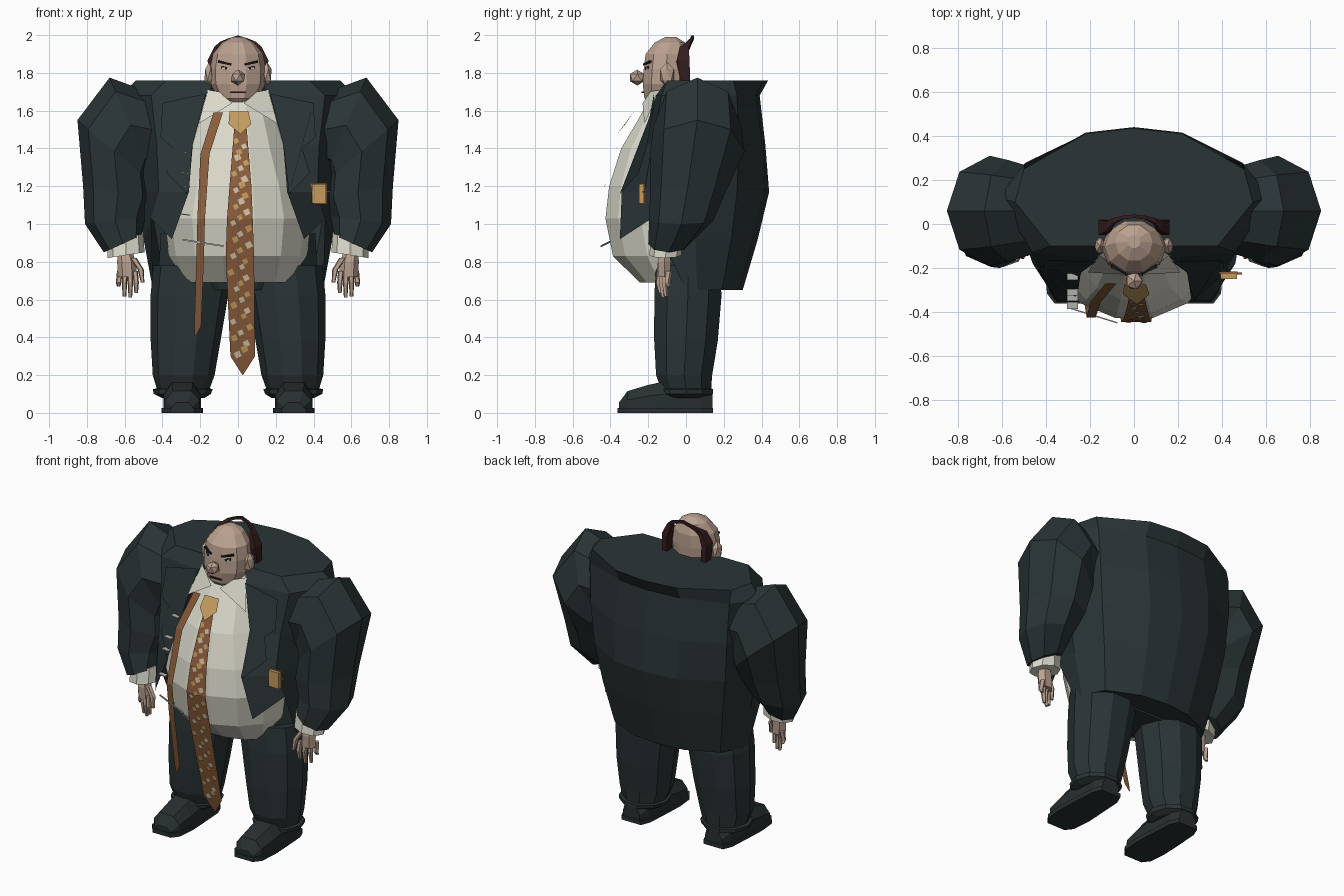
import bpy, bmesh, random
from math import sin, cos, pi
from mathutils import Vector, Matrix, Euler

if "Cube" in bpy.data.objects:
    bpy.data.objects.remove(bpy.data.objects["Cube"])
random.seed(4)


def material(name, *rgb):
    m = bpy.data.materials.new(name)
    m.use_nodes = True
    m.diffuse_color = (*rgb, 1)
    m.node_tree.nodes["Principled BSDF"].inputs["Base Color"].default_value = (*rgb, 1)
    return m


SUIT = material("dark suit", 0.023, 0.034, 0.036)
SHOE = material("shoe leather", 0.021, 0.029, 0.030)
SHIRT = material("off white shirt", 0.72, 0.71, 0.61)
SKIN = material("skin", 0.50, 0.36, 0.28)
TIE = material("tie brown", 0.26, 0.11, 0.045)
GOLD = material("gold", 0.55, 0.33, 0.11)
CREAM = material("cream", 0.62, 0.52, 0.36)
HAIR = material("maroon hair", 0.035, 0.012, 0.012)
BLACK = material("black", 0.01, 0.01, 0.01)
METAL = material("grey metal", 0.45, 0.45, 0.43)


def finish(name, bm, mat):
    bmesh.ops.remove_doubles(bm, verts=bm.verts, dist=0.0001)
    bmesh.ops.recalc_face_normals(bm, faces=bm.faces)
    me = bpy.data.meshes.new(name)
    bm.to_mesh(me)
    bm.free()
    me.materials.append(mat)
    ob = bpy.data.objects.new(name, me)
    bpy.context.collection.objects.link(ob)
    return ob


def loft(name, rings, mat, closed=True, caps=True):
    bm = bmesh.new()
    vs = [[bm.verts.new(p) for p in r] for r in rings]
    n = len(vs[0])
    for a, b in zip(vs, vs[1:]):
        for i in range(n if closed else n - 1):
            j = (i + 1) % n
            bm.faces.new((a[i], a[j], b[j], b[i]))
    if caps:
        bm.faces.new(vs[0])
        bm.faces.new(vs[-1])
    return finish(name, bm, mat)


def ring(x, y, z, rx, ry, n=10):
    return [(x + rx * sin((i + .5) * 2 * pi / n), y - ry * cos((i + .5) * 2 * pi / n), z)
            for i in range(n)]


def plates(name, polys, mat):
    bm = bmesh.new()
    for p in polys:
        bm.faces.new([bm.verts.new(v) for v in p])
    return finish(name, bm, mat)


def solid(name, kind, loc, size, mat, rot=(0, 0, 0)):
    bm = bmesh.new()
    if kind == "box":
        bmesh.ops.create_cube(bm, size=1)
    else:
        bmesh.ops.create_icosphere(bm, subdivisions=1, radius=1)
    bm.transform(Matrix.LocRotScale(Vector(loc), Euler(rot), Vector(size)))
    return finish(name, bm, mat)


# Shirt and belly: z, half width, half depth, centre y
belly = [(.69, .31, .20, -.05), (.83, .365, .335, -.06), (1.03, .39, .345, -.09),
         (1.2, .35, .325, -.09), (1.4, .27, .27, -.08), (1.55, .22, .20, -.06),
         (1.67, .17, .13, -.06), (1.71, .12, .10, -.08)]
loft("shirt_belly", [ring(0, y, z, rx, ry, 14) for z, rx, ry, y in belly], SHIRT)

# Jacket: half sections from the front edge round to the middle of the back
jacket = [(1.76, (.12, -.10), (.38, -.10), (.54, .10), (.50, .25), (.22, .41), (0, .435)),
          (1.68, (.17, -.16), (.46, -.13), (.62, .12), (.50, .27), (.22, .37), (0, .39)),
          (1.42, (.24, -.21), (.43, -.18), (.59, .08), (.49, .28), (.23, .405), (0, .42)),
          (1.17, (.26, -.34), (.42, -.22), (.54, .05), (.47, .27), (.22, .415), (0, .44)),
          (.92, (.35, -.35), (.46, -.14), (.50, .05), (.43, .24), (.20, .355), (0, .38)),
          (.65, (.45, -.02), (.45, .0), (.45, .06), (.38, .19), (.18, .28), (0, .30))]
rows = []
for z, *half in jacket:
    full = half + [(-x, y) for x, y in half[-2::-1]]
    rows.append([(x, y, z) for x, y in full])
for i in (1, -2):                                  # front panels end in a point
    rows[4][i] = (rows[4][i][0], -.18, 1.03)
loft("jacket_body", rows[:5], SUIT, closed=False, caps=False)
loft("jacket_tail", [r[1:-1] for r in rows[4:]], SUIT, closed=False, caps=False)
plates("jacket_shoulder_top", [rows[0]], SUIT)
plates("jacket_underside", [[(x, y, z + .01) for x, y, z in rows[-1][1:-1]]], SUIT)

# Hips
loft("hips", [ring(0, 0, .95, .41, .19), ring(0, 0, .74, .42, .17), ring(0, 0, .65, .30, .14)], SUIT)

for s, side in ((1, "left"), (-1, "right")):
    # Sleeve: outer x, z, inner x, z, centre y, half depth
    def band(ox, oz, ix, iz, y, d, n=8):
        c, h = Vector((ox + ix, oz + iz)) / 2, Vector((ox - ix, oz - iz)) / 2
        out = []
        for i in range(n):
            a = i * 2 * pi / n
            p = c + h * cos(a)
            out.append((s * p.x, y + d * sin(a), p.y))
        return out

    sleeve = [(.42, 1.68, .38, 1.30, .06, .18), (.68, 1.775, .46, 1.27, .06, .23),
              (.85, 1.55, .46, 1.22, .06, .25), (.82, 1.20, .45, 1.14, .01, .20),
              (.81, 1.0, .49, 1.04, -.025, .17), (.71, .85, .51, .94, -.09, .11)]
    loft(side + "_sleeve", [band(*r) for r in sleeve], SUIT)
    loft(side + "_shirt_cuff", [band(.69, .90, .50, .95, -.10, .085),
                                band(.69, .82, .495, .85, -.11, .085)], SHIRT)

    # Hand
    loft(side + "_palm", [ring(s * .60, -.11, .87, .035, .03, 6), ring(s * .59, -.115, .80, .05, .04, 6),
                          ring(s * .585, -.115, .72, .05, .035, 6)], SKIN)
    for i in range(4):
        x, y, tip = .545 + .027 * i, -.135 + .015 * i, (.635, .61, .615, .67)[i]
        loft(f"{side}_finger_{i + 1}", [ring(s * x, y, .75, .016, .018, 5),
                                        ring(s * (x + .004 * i - .006), y - .01, .69, .015, .016, 5),
                                        ring(s * (x + .004 * i - .006), y, tip, .010, .011, 5)], SKIN)
    loft(side + "_thumb", [ring(s * .555, -.13, .82, .02, .02, 5), ring(s * .515, -.14, .76, .017, .017, 5),
                           ring(s * .505, -.15, .69, .010, .010, 5)], SKIN)

    # Trouser leg: z, inner x, outer x, centre y, half depth
    leg = [(.78, .03, .44, .01, .17), (.62, .06, .455, .01, .18), (.38, .10, .455, .0, .17),
           (.20, .13, .445, -.01, .15), (.13, .155, .425, .0, .135), (.125, .14, .445, .0, .145),
           (.10, .15, .44, .0, .145), (.08, .18, .40, .0, .11)]
    loft(side + "_trouser_leg", [ring(s * (a + b) / 2, y, z, (b - a) / 2 * 1.04, d * 1.04, 10)
                                 for z, a, b, y, d in leg], SUIT)

    # Shoe: y, half width, height
    shoe = [(-.355, .055, .055), (-.31, .09, .115), (-.20, .10, .148), (-.12, .097, .165),
            (.08, .085, .15), (.14, .06, .10)]
    X = s * .295
    loft(side + "_shoe", [[(X - w, y, .02), (X - w, y, h * .6), (X - w * .55, y, h), (X + w * .55, y, h),
                           (X + w, y, h * .6), (X + w, y, .02)] for y, w, h in shoe], SHOE)
    loft(side + "_sole", [[(X - w, y * 1.02, 0), (X - w, y * 1.02, .027), (X + w, y * 1.02, .027),
                           (X + w, y * 1.02, 0)] for y, w in [(y, w + .01) for y, w, h in shoe]], SHOE)

    # Lapel and shirt collar
    plates(side + "_lapel", [[(s * x, y, z) for x, y, z in (
        (.17, -.17, 1.69), (.40, -.165, 1.64), (.41, -.20, 1.46), (.34, -.21, 1.40),
        (.38, -.25, 1.27), (.27, -.35, 1.16), (.24, -.22, 1.42))]], SUIT)
    plates(side + "_collar", [[(s * x, y, z) for x, y, z in (
        (.03, -.23, 1.64), (.10, -.19, 1.70), (.16, -.14, 1.71), (.21, -.22, 1.53))]], SHIRT)

    # Ear, eye and brow
    solid(side + "_ear", "ball", (s * .153, -.10, 1.79), (.028, .042, .068), SKIN)
    turn = (0, -s * .2, s * .42)
    solid(side + "_brow", "box", (s * .068, -.203, 1.852), (.075, .022, .011), BLACK, turn)
    solid(side + "_eye_rim", "box", (s * .064, -.205, 1.825), (.05, .014, .015), BLACK, turn)
    solid(side + "_eye_white", "box", (s * .064, -.207, 1.822), (.038, .014, .009), SHIRT, turn)
    solid(side + "_pupil", "box", (s * .062, -.209, 1.822), (.011, .014, .010), BLACK, turn)

# Head and neck: z, half width, half depth, centre y
head = [(1.635, .06, .065, -.13), (1.665, .105, .10, -.125), (1.74, .145, .125, -.11),
        (1.82, .148, .125, -.105), (1.90, .133, .12, -.10), (1.96, .085, .085, -.085),
        (1.99, .03, .03, -.08)]
loft("head", [ring(0, y, z, rx, ry, 10) for z, rx, ry, y in head], SKIN)
loft("neck", [ring(0, -.07, 1.60, .12, .10, 8), ring(0, -.08, 1.72, .11, .09, 8)], SKIN)
solid("nose", "ball", (0, -.258, 1.775), (.043, .045, .042), SKIN)
solid("mouth", "box", (0, -.226, 1.697), (.08, .02, .007), HAIR)

# Hair band from ear to ear: x, y, z, thickness, half depth
arch = [(.125, .005, 1.69, .010, .012), (.14, -.005, 1.77, .018, .026), (.142, -.015, 1.86, .020, .034),
        (.115, -.01, 1.925, .016, .024), (.09, .015, 1.955, .011, .012), (.05, .03, 1.975, .008, .008),
        (0, .035, 1.99, .008, .008)]
rows = []
for x, y, z, t, d in arch + [(-x, *r) for x, *r in arch[-2::-1]]:
    u = Vector((x, 0, z - 1.80)).normalized() * t
    p = Vector((x, y, z))
    rows.append([p + u * a + Vector((0, d * b, 0)) for a, b in ((1, 1), (1, -1), (-1, -1), (-1, 1))])
loft("hair_band", rows, HAIR)

# Ties, as flat hanging strips: z, centre x, half width, y
tie = [(1.52, .013, .032, -.315), (1.40, .013, .042, -.365), (1.20, .013, .058, -.425),
       (1.03, .01, .068, -.445), (.83, .01, .075, -.41), (.30, .025, .065, -.295), (.20, .025, .001, -.27)]
loose = [(1.59, -.105, .025, -.27), (1.37, -.175, .024, -.355), (1.03, -.195, .02, -.425),
         (.83, -.20, .02, -.395), (.46, -.213, .018, -.32), (.41, -.225, .004, -.31)]
for name, strip in (("main_tie", tie), ("loose_tie", loose)):
    loft(name, [[(x - w, y, z), (x + w, y, z)] for z, x, w, y in strip], TIE, closed=False, caps=False)
plates("tie_knot", [[(-.045, -.275, 1.595), (.055, -.275, 1.595), (.07, -.32, 1.53),
                     (.013, -.365, 1.475), (-.05, -.32, 1.53)]], GOLD)


def on_tie(z):
    for a, b in zip(tie, tie[1:]):
        if b[0] <= z <= a[0]:
            return [p + (q - p) * (a[0] - z) / (a[0] - b[0]) for p, q in zip(a, b)]


# Tie spots
spots = {0: [], 1: []}
for k in range(40):
    z0, x0, w, _ = on_tie(1.44 - k * .029)
    cx = x0 + w * ((-.5, .5, 0)[k % 3] + random.uniform(-.2, .2))
    r = random.uniform(.016, .022)
    spots[k % 2].append([(cx + dx * r, on_tie(z0 + dz * r)[3] - .006, z0 + dz * r)
                         for dx, dz in ((-1, .35), (.35, 1), (1, -.35), (-.35, -1))])
plates("gold_tie_spots", spots[0], GOLD)
plates("cream_tie_spots", spots[1], CREAM)

# Pocket badge and metal threads on the front
solid("badge_back", "box", (.428, -.222, 1.16), (.086, .012, .112), TIE)
solid("badge_face", "box", (.43, -.236, 1.16), (.074, .026, .104), GOLD)
solid("badge_pin", "box", (.475, -.225, 1.17), (.03, .008, .008), TIE)
for z, y in ((1.38, -.24), (1.27, -.31), (1.20, -.335), (1.05, -.37)):
    solid("thread", "box", (-.28, y, z), (.05, .03, .006), METAL, (0, .1, 0))
solid("long_thread", "box", (-.185, -.415, .90), (.23, .006, .008), METAL, (0, .15, -.3))
